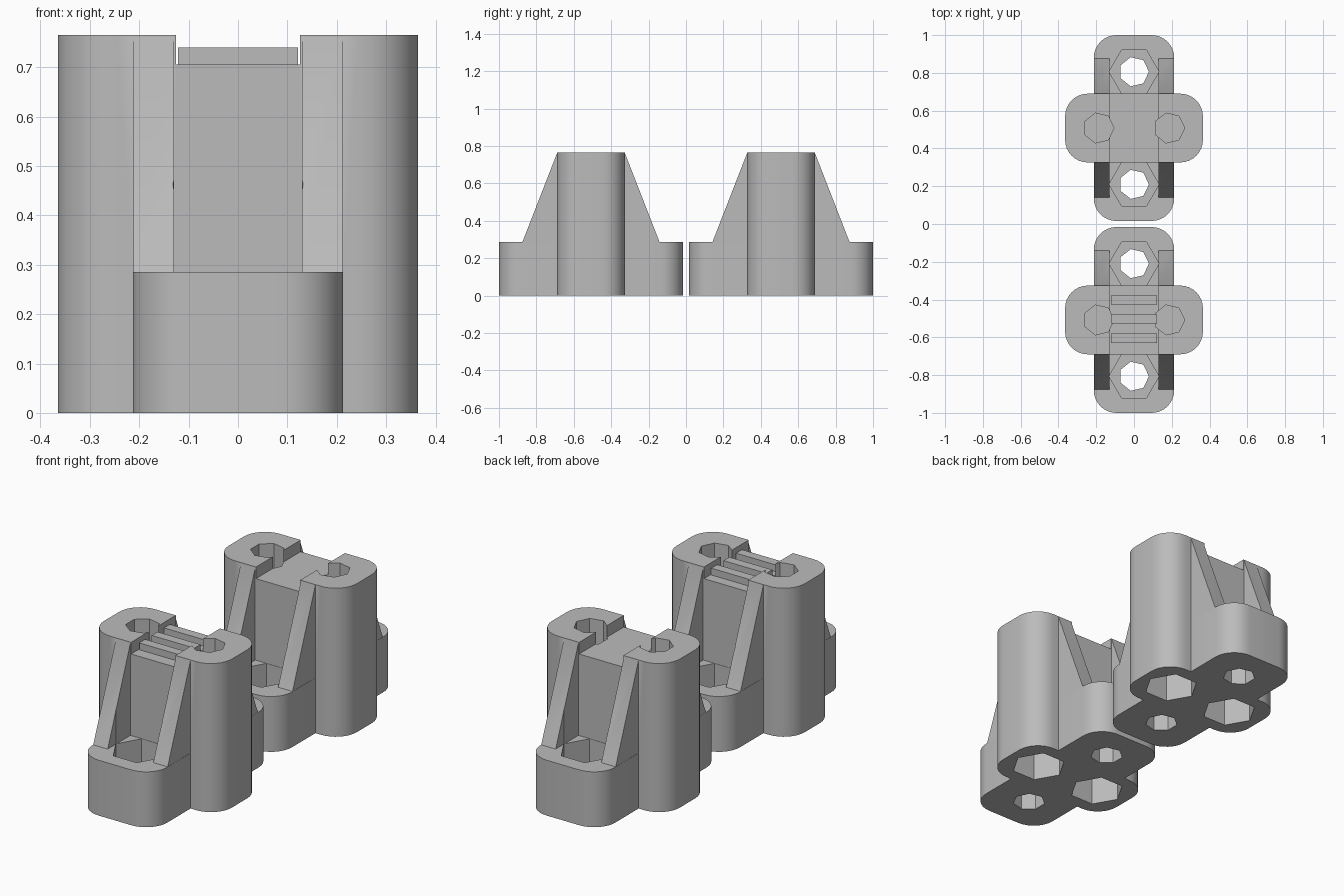
import bpy, bmesh, math

cube = bpy.data.objects.get("Cube")
if cube:
    bpy.data.objects.remove(cube, do_unlink=True)

grey = bpy.data.materials.new("plain grey")
grey.use_nodes = True
colour = (0.5, 0.5, 0.5, 1)
grey.diffuse_color = colour
grey.node_tree.nodes["Principled BSDF"].inputs["Base Color"].default_value = colour

BASE_Z, TOP_Z, SADDLE_Z = 0.285, 0.765, 0.705
BOLT_Y, POST_X = 0.298, 0.187


def prism(name, points, direction):
    """Extrude a closed outline of 3D points along a direction."""
    bm = bmesh.new()
    face = bm.faces.new([bm.verts.new(p) for p in points])
    grown = bmesh.ops.extrude_face_region(bm, geom=[face])["geom"]
    bmesh.ops.translate(bm, vec=direction,
                        verts=[v for v in grown if isinstance(v, bmesh.types.BMVert)])
    bmesh.ops.recalc_face_normals(bm, faces=bm.faces)
    mesh = bpy.data.meshes.new(name)
    bm.to_mesh(mesh)
    bm.free()
    mesh.materials.append(grey)
    obj = bpy.data.objects.new(name, mesh)
    bpy.context.collection.objects.link(obj)
    return obj


def rounded_block(name, hx, hy, height, radius=0.12, steps=8):
    points = []
    for i, (sx, sy) in enumerate([(1, 1), (-1, 1), (-1, -1), (1, -1)]):
        for k in range(steps + 1):
            a = (i + k / steps) * math.pi / 2
            points.append((sx * (hx - radius) + radius * math.cos(a),
                           sy * (hy - radius) + radius * math.sin(a), 0))
    return prism(name, points, (0, 0, height))


def hole(name, sides, radius, x, y, z0, z1):
    points = [(x + radius * math.cos(math.tau * i / sides),
               y + radius * math.sin(math.tau * i / sides), z0) for i in range(sides)]
    return prism(name, points, (0, 0, z1 - z0))


def box(name, hx, y0, y1, z0, z1):
    return prism(name, [(-hx, y0, z0), (hx, y0, z0), (hx, y1, z0), (-hx, y1, z0)],
                 (0, 0, z1 - z0))


def combine(target, other, operation):
    other.hide_render = True
    mod = target.modifiers.new("combine", "BOOLEAN")
    mod.operation, mod.solver, mod.object = operation, "EXACT", other
    bpy.context.view_layer.objects.active = target
    bpy.ops.object.modifier_apply(modifier=mod.name)
    bpy.data.objects.remove(other, do_unlink=True)


# Crossed foot and tower
clamp = rounded_block("rear_clamp_half", 0.365, 0.182, TOP_Z)
combine(clamp, rounded_block("foot", 0.213, 0.492, BASE_Z), "UNION")

# Sloping ribs on both sides of the tower
for x in (-0.212, 0.13):
    outline = [(x, -0.367, 0.2), (x, -0.367, BASE_Z), (x, -0.182, 0.76),
               (x, 0.182, 0.76), (x, 0.367, BASE_Z), (x, 0.367, 0.2)]
    combine(clamp, prism("rib", outline, (0.082, 0, 0)), "UNION")

# Saddle across the top
combine(clamp, box("saddle", 0.126, -0.3, 0.3, SADDLE_Z, 0.9), "DIFFERENCE")

# Bolt holes and nut recesses
for s in (-1, 1):
    cuts = [hole("foot_bolt", 7, 0.079, 0, s * BOLT_Y, -0.1, 0.9),
            hole("foot_nut", 6, 0.132, 0, s * BOLT_Y, 0.145, 0.9),
            hole("post_bolt", 7, 0.081, s * POST_X, 0, 0.16, 0.9),
            hole("post_nut", 6, 0.132, s * POST_X, 0, -0.1, 0.145)]
    for cut in cuts:
        combine(clamp, cut, "DIFFERENCE")

bpy.ops.object.select_all(action="DESELECT")
clamp.select_set(True)
bpy.context.view_layer.objects.active = clamp
bpy.ops.object.shade_smooth_by_angle(angle=math.radians(25))

# Two halves in a row
front = clamp.copy()
front.data = clamp.data.copy()
front.name = "front_clamp_half"
bpy.context.collection.objects.link(front)
clamp.location.y = 0.508
front.location.y = -0.508

# Grip bars on the front saddle
for i in range(3):
    y = -0.605 + 0.101 * i
    box("grip_bar", 0.122, y - 0.024, y + 0.024, SADDLE_Z - 0.01, 0.74)
